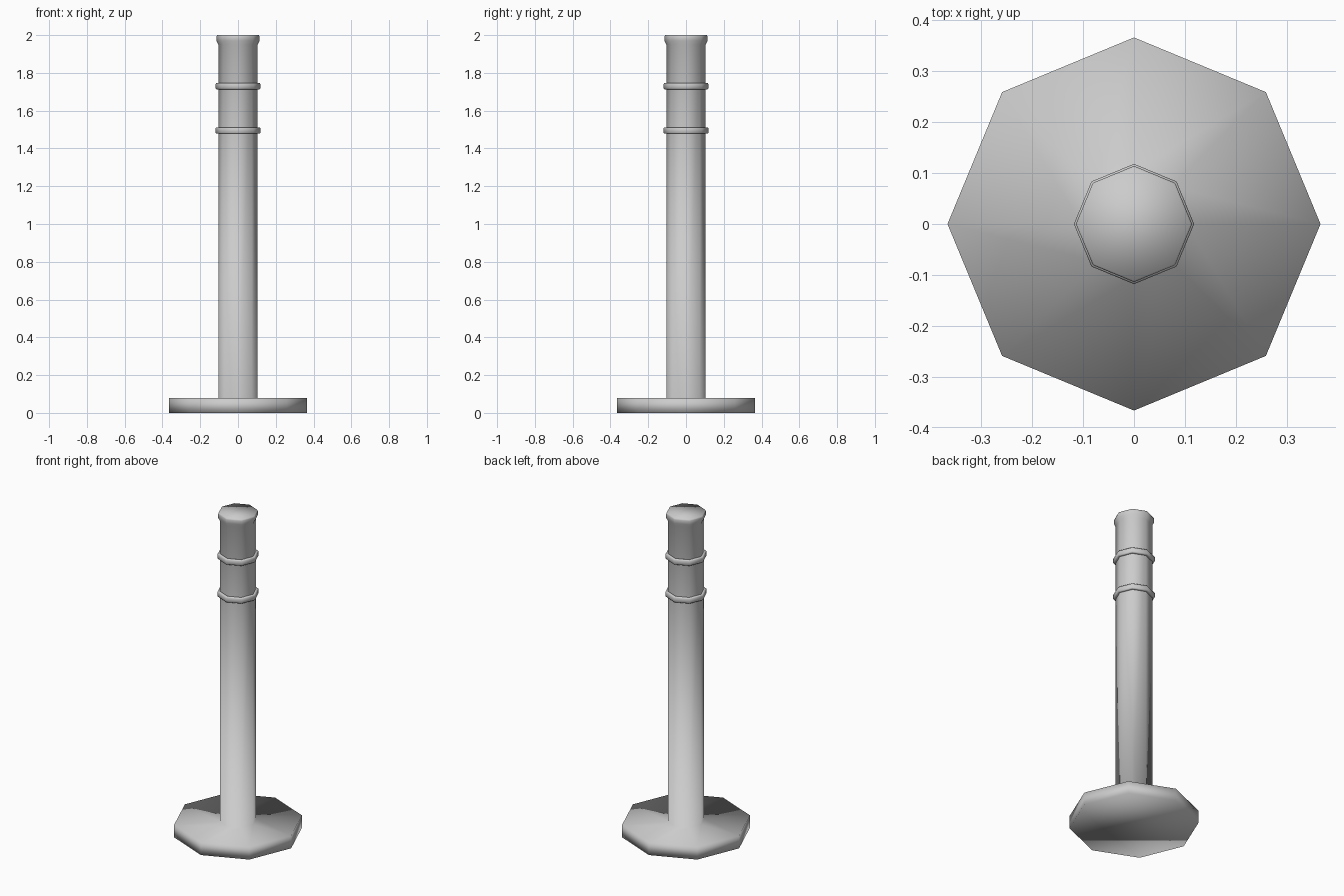
import bpy, bmesh
from math import cos, sin, pi

if "Cube" in bpy.data.objects:
    bpy.data.objects.remove(bpy.data.objects["Cube"])

SIDES = 8


def lathe(name, profile, closed=False):
    """Revolve (radius, z) points, listed bottom to top, into an octagonal part."""
    bm = bmesh.new()
    loops = [[bm.verts.new((r * cos(2 * pi * i / SIDES), r * sin(2 * pi * i / SIDES), z))
              for i in range(SIDES)] for r, z in profile]
    pairs = list(zip(loops, loops[1:]))
    if closed:
        pairs.append((loops[-1], loops[0]))
    for a, b in pairs:
        for i in range(SIDES):
            j = (i + 1) % SIDES
            bm.faces.new((a[i], a[j], b[j], b[i]))
    if not closed:
        bm.faces.new(loops[0][::-1])
        bm.faces.new(loops[-1])
    for f in bm.faces:
        f.smooth = True
    bmesh.ops.recalc_face_normals(bm, faces=bm.faces)
    mesh = bpy.data.meshes.new(name)
    bm.to_mesh(mesh)
    bm.free()
    obj = bpy.data.objects.new(name, mesh)
    bpy.context.collection.objects.link(obj)
    return obj


# Base plate, post and flared cap in one continuous smooth-shaded body
lathe("post_and_base", [(0.366, 0), (0.366, 0.078), (0.104, 0.078), (0.104, 1.95),
                        (0.114, 1.97), (0.114, 1.992), (0.111, 2.0)])

# Two raised bands around the upper post
for name, z in (("lower_band", 1.495), ("upper_band", 1.73)):
    lathe(name, [(0.100, z - 0.017), (0.114, z - 0.017), (0.118, z - 0.012),
                 (0.118, z + 0.012), (0.114, z + 0.017), (0.100, z + 0.017)], closed=True)
